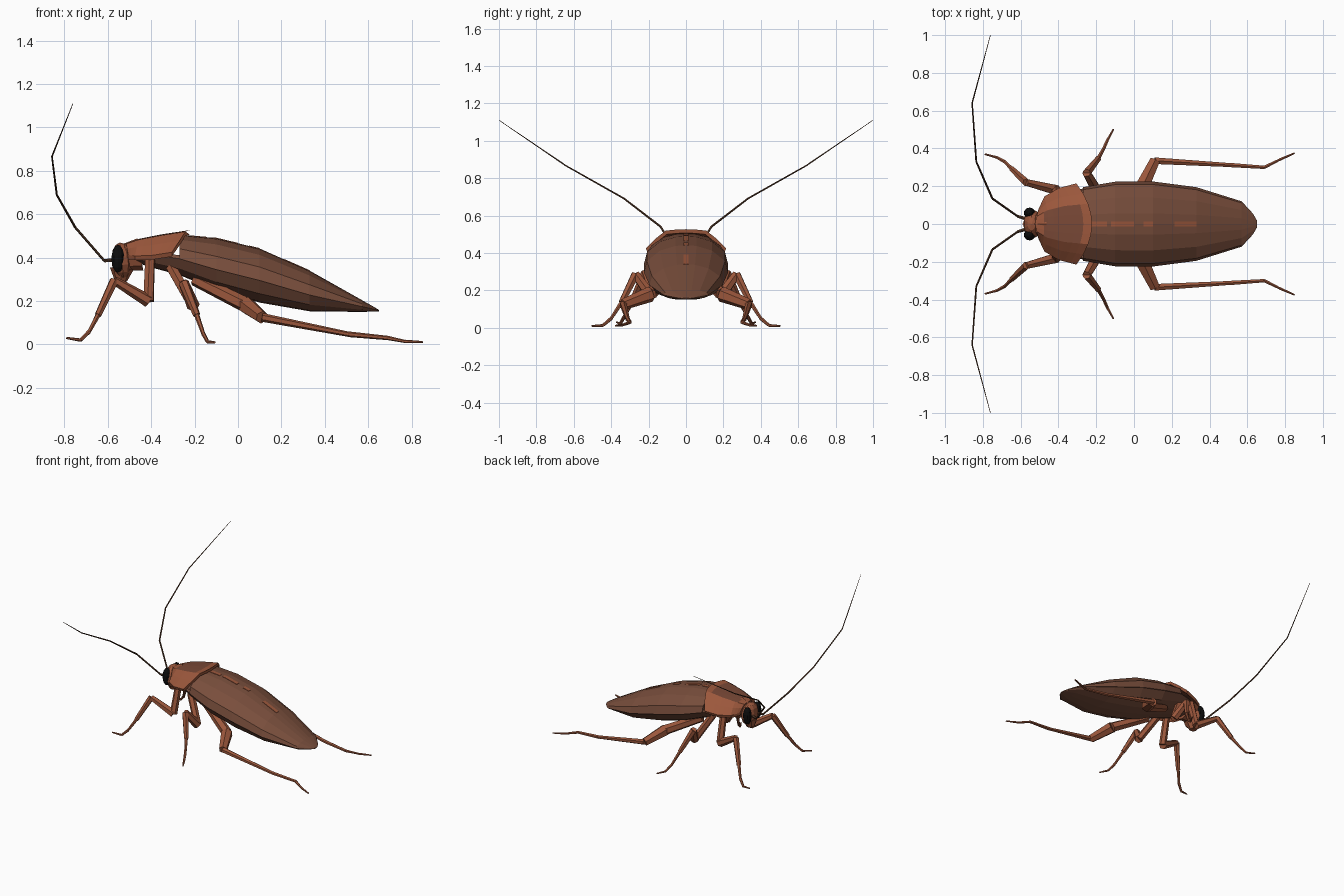
import bpy, bmesh
from mathutils import Vector, Matrix

if "Cube" in bpy.data.objects:
    bpy.data.objects.remove(bpy.data.objects["Cube"])


def material(name, r, g, b):
    m = bpy.data.materials.new(name)
    m.diffuse_color = (r, g, b, 1)
    m.use_nodes = True
    m.node_tree.nodes["Principled BSDF"].inputs["Base Color"].default_value = m.diffuse_color
    return m


WING = material("wing_brown", 0.19, 0.076, 0.045)
RUST = material("rust_brown", 0.33, 0.096, 0.045)
SPOT = material("spot_brown", 0.19, 0.065, 0.037)
DARK = material("antenna_brown", 0.09, 0.04, 0.02)
BLACK = material("eye_black", 0.004, 0.004, 0.004)


def finish(bm, name, *mats):
    bmesh.ops.recalc_face_normals(bm, faces=bm.faces)
    me = bpy.data.meshes.new(name)
    bm.to_mesh(me)
    bm.free()
    for m in mats:
        me.materials.append(m)
    ob = bpy.data.objects.new(name, me)
    bpy.context.collection.objects.link(ob)
    return ob


def loft(rings):
    """Skin closed rings of points and cap both ends."""
    bm = bmesh.new()
    vs = [[bm.verts.new(p) for p in r] for r in rings]
    n = len(rings[0])
    for a, b in zip(vs, vs[1:]):
        for i in range(n):
            j = (i + 1) % n
            bm.faces.new((a[i], a[j], b[j], b[i]))
    bm.faces.new(vs[0])
    bm.faces.new(vs[-1][::-1])
    return bm


def lerp_table(rows, n):
    """Subdivide a table of stations linearly."""
    out = []
    for a, b in zip(rows, rows[1:]):
        out += [[p + (q - p) * k / n for p, q in zip(a, b)] for k in range(n)]
    return out + [list(rows[-1])]


def limb(name, pts, radii, mat, sides=6):
    """Chain of tapered segments; radii = (start, end) for each segment."""
    bm = bmesh.new()
    for a, b, (r1, r2) in zip(pts, pts[1:], radii):
        a, b = Vector(a), Vector(b)
        d = b - a
        rot = d.to_track_quat('Z', 'Y').to_matrix().to_4x4()
        bmesh.ops.create_cone(bm, cap_ends=True, segments=sides, radius1=r1, radius2=r2,
                              depth=d.length, matrix=Matrix.Translation((a + b) / 2) @ rot)
    return finish(bm, name, mat)


def ball(name, loc, size, mat, u=10, v=7, tilt=0):
    bm = bmesh.new()
    mx = Matrix.Translation(loc) @ Matrix.Rotation(tilt, 4, 'Y') @ Matrix.Diagonal((*size, 1))
    bmesh.ops.create_uvsphere(bm, u_segments=u, v_segments=v, radius=1, matrix=mx)
    return finish(bm, name, mat)


# Body stations: x, half width, top z, side z, bottom z
body = [(-0.27, .195, .505, .395, .32), (-0.10, .224, .490, .345, .25),
        (0.10, .225, .442, .295, .193), (0.33, .195, .340, .228, .153),
        (0.57, .120, .205, .175, .150), (0.63, .055, .171, .162, .152),
        (0.65, .020, .159, .157, .153)]

# Folded wing covers
half = [(1, 0), (.93, .42), (.62, .8), (.25, .97)]
rings = []
for x, w, t, s, b in body:
    prof = half + [(0, 1)] + [(-p, q) for p, q in half[::-1]]
    rings.append([(x, p * w, s + q * (t - s)) for p, q in prof])
finish(loft(rings), "wing_covers", WING)

# Thorax and abdomen underside
under = [(-0.51, .06, .47, .43, .39), (-0.40, .14, .48, .415, .355)] + body
rings = []
for x, w, t, s, b in under:
    prof = [(.93, s + .15 * (t - s)), (.97, s), (.8, s + .6 * (b - s)), (.42, s + .95 * (b - s)), (0, b)]
    pts = [(x, p * w, z) for p, z in prof]
    rings.append(pts + [(q[0], -q[1], q[2]) for q in pts[-2::-1]])
finish(loft(rings), "abdomen", WING)

# Abdomen ridge showing through the wing seam
fine = lerp_table(body, 8)
for i, (lo, hi) in enumerate([(-0.22, -0.16), (-0.11, -0.02), (0.05, 0.08), (0.21, 0.31)]):
    st = [f for f in fine if lo - .02 <= f[0] <= hi + .02]
    finish(loft([[(f[0], -.014, f[2] + .002), (f[0], .014, f[2] + .002),
                  (f[0], .014, f[2] - .005), (f[0], -.014, f[2] - .005)] for f in st]),
           f"ridge_strip_{i + 1}", RUST)

# Neck shield: centre x, edge x, half width, top z, edge z
shield = [(-0.518, -0.505, .080, .468, .412), (-0.455, -0.475, .145, .487, .408),
          (-0.36, -0.40, .190, .506, .410), (-0.222, -0.305, .215, .527, .425)]
vh = [(1, 0), (.75, .52), (.5, .93), (.25, .98)]
span = vh + [(0, 1)] + [(-v, h) for v, h in vh[::-1]]
rings = []
for xc, xe, w, t, e in lerp_table(shield, 3):
    top = [(xc + (xe - xc) * v * v, v * w, e + h * (t - e)) for v, h in span]
    rings.append(top + [(x, y * .96, z - .02) for x, y, z in top[::-1]])
bm = loft(rings)
bm.normal_update()
for f in bm.faces:
    c = f.calc_center_median()
    if ((c.x + .375) / .105) ** 2 + (c.y / .115) ** 2 < 1 and len(f.verts) == 4:
        f.material_index = 1
finish(bm, "neck_shield", RUST, SPOT)

# Head, mouth and neck
ball("head", (-0.535, 0, .385), (.05, .078, .085), RUST, tilt=-.1)
limb("mouth", [(-0.535, 0, .35), (-0.54, 0, .292)], [(.055, .028)], RUST, 8)
limb("neck", [(-0.53, 0, .40), (-0.45, 0, .415)], [(.06, .075)], RUST, 8)

# Legs: joint points on the +y side and segment radii
legs = {
    "front_leg": ([(-.405, .13, .40), (-.412, .18, .20), (-.57, .22, .295), (-.645, .29, .135),
                   (-.685, .33, .06), (-.725, .352, .02), (-.79, .37, .03)],
                  [(.024, .026), (.03, .02), (.022, .016), (.012, .009), (.01, .008), (.008, .005)]),
    "middle_leg": ([(-.31, .12, .36), (-.205, .19, .175), (-.25, .27, .285), (-.19, .345, .135),
                    (-.16, .40, .05), (-.14, .445, .012), (-.108, .503, .01)],
                   [(.026, .026), (.03, .024), (.024, .017), (.012, .009), (.01, .008), (.008, .005)]),
    "hind_leg": ([(-.20, .09, .30), (.04, .19, .18), (.11, .335, .125), (.51, .312, .047),
                  (.69, .30, .03), (.77, .34, .014), (.85, .375, .011)],
                 [(.03, .036), (.042, .03), (.02, .012), (.013, .01), (.01, .007), (.008, .005)]),
}
feelers = [(-.56, .025, .39), (-.615, .04, .385), (-.75, .135, .54), (-.835, .33, .69),
           (-.857, .64, .865), (-.76, 1.0, 1.11)]

for side, tag in ((1, "left"), (-1, "right")):
    def flip(pts):
        return [(x, y * side, z) for x, y, z in pts]
    for name, (pts, radii) in legs.items():
        limb(f"{name}_{tag}", flip(pts), radii, RUST)
    # Antennae
    limb(f"antenna_{tag}", flip(feelers),
         [(.01, .008), (.006, .006), (.006, .005), (.005, .004), (.004, .0015)], DARK, 5)
    # Eyes
    ball(f"eye_{tag}", (-.553, .058 * side, .395), (.031, .03, .064), BLACK)
